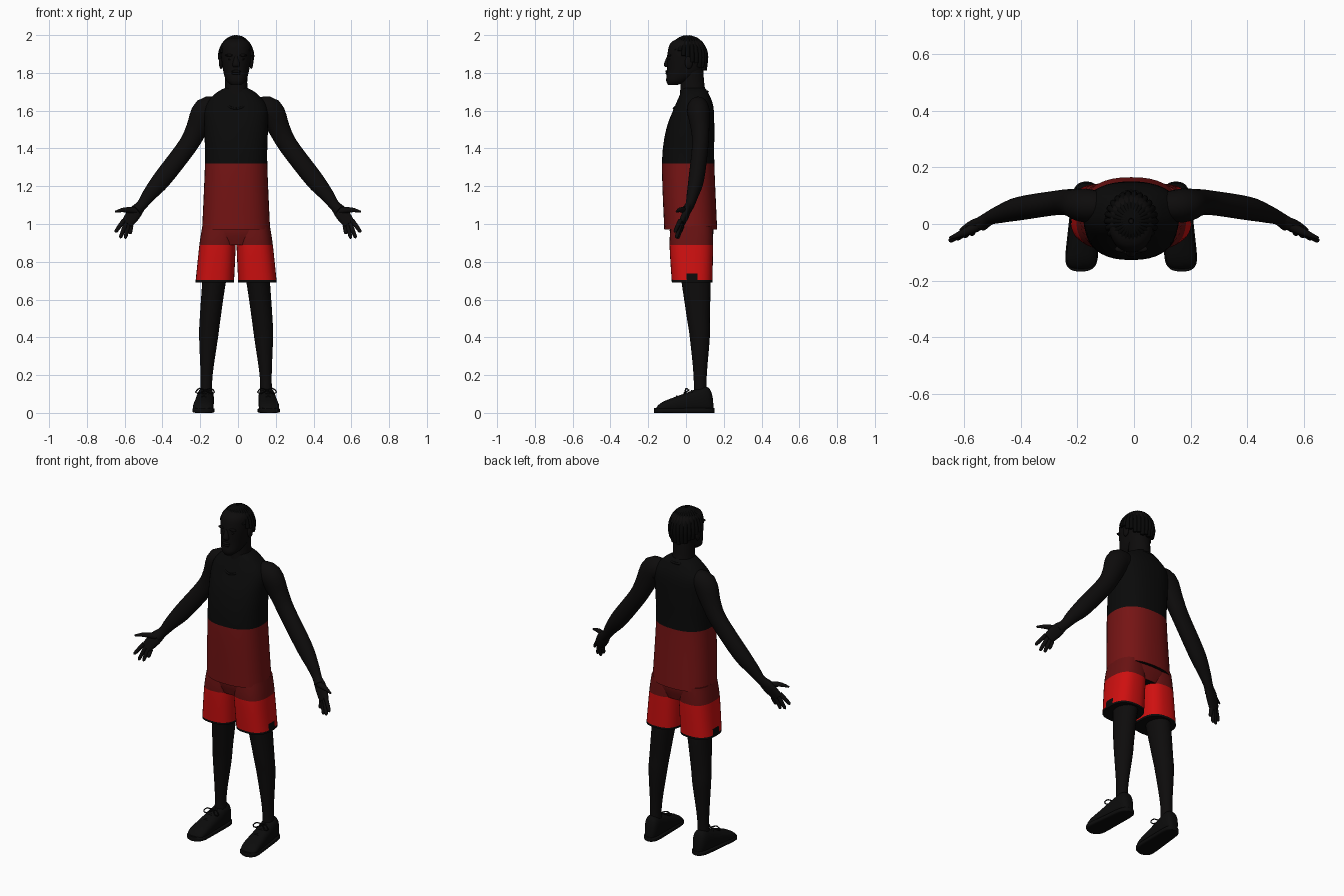
import bpy, bmesh, math
from mathutils import Vector, Matrix

default_cube = bpy.data.objects.get("Cube")
if default_cube:
    bpy.data.objects.remove(default_cube, do_unlink=True)

MIDDLE = -.01  # body centre line
ACROSS, DEEP, UP = Vector((1, 0, 0)), Vector((0, 1, 0)), Vector((0, 0, 1))


def material(name, red, rest):
    mat = bpy.data.materials.new(name)
    mat.use_nodes = True
    color = (red, rest, rest, 1)
    mat.diffuse_color = color
    shader = mat.node_tree.nodes["Principled BSDF"]
    shader.inputs["Base Color"].default_value = color
    shader.inputs["Roughness"].default_value = .9
    return mat


SKIN = material("dark skin", .004, .0035)
BLACK = material("black cloth", .003, .003)
LEATHER = material("black shoe", .0035, .0035)
HAIR = material("black hair", .002, .002)
DARK_RED = material("dark red cloth", .18, .007)
DEEP_RED = material("deep red cloth", .14, .006)
RED = material("bright red cloth", .62, .005)


def smooth_stations(stations, steps):
    """Pass a smooth curve through the stations (x, y, z, radius, radius)."""
    points = [Vector(station) for station in stations]
    padded = [points[0]] + points + [points[-1]]
    result = []
    for before, start, end, after in zip(padded, padded[1:], padded[2:], padded[3:]):
        leave, arrive = (end - before) / 2, (after - start) / 2
        for step in range(steps):
            t = step / steps
            ease = t * t * (3 - 2 * t)
            result.append(start.lerp(end, ease) + leave * t * (1 - t) ** 2
                          - arrive * t * t * (1 - t))
    return result + [points[-1]]


def loft(bm, stations, axes=None, ref=DEEP, sides=24, power=2, steps=4):
    """Skin rounded rings; without fixed axes the rings follow the path."""
    path = smooth_stations(stations, steps)
    rings = []
    for index, station in enumerate(path):
        centre = station.to_3d()
        if axes:
            u, v = axes
        else:
            ahead = path[min(index + 1, len(path) - 1)]
            behind = path[max(index - 1, 0)]
            tangent = (ahead - behind).to_3d()
            u = tangent.cross(ref).normalized()
            v = tangent.cross(u).normalized()
        ring = []
        for side in range(sides):
            angle = math.tau * side / sides
            across, along = [math.copysign(abs(w) ** (2 / power), w) * max(radius, .001)
                             for w, radius in ((math.cos(angle), station[3]),
                                               (math.sin(angle), station[4]))]
            ring.append(bm.verts.new(centre + u * across + v * along))
        rings.append(ring)
    for lower, upper in zip(rings, rings[1:]):
        for side in range(sides):
            after = (side + 1) % sides
            bm.faces.new((lower[side], lower[after], upper[after], upper[side]))
    bm.faces.new(rings[0])
    bm.faces.new(rings[-1])


def upright(bm, rows, centre=lambda z: 0, **options):
    """Stack level rings from rows of (height, half width, front, back)."""
    loft(bm, [(MIDDLE + centre(z), (front + back) / 2, z, width, (back - front) / 2)
              for z, width, front, back in rows], axes=(ACROSS, DEEP), **options)


def tube(bm, points, radius, ref=DEEP):
    loft(bm, [(*point, radius, radius) for point in points], ref=ref, sides=8, steps=2)


def limb(bm, rows, flatness=1, **options):
    """Follow rows of (x, y, z, radius), thinner front to back by flatness."""
    loft(bm, [(x, y, z, radius, radius * flatness) for x, y, z, radius in rows], **options)


def blob(bm, centre, size):
    place = Matrix.Translation(centre) @ Matrix.Diagonal((*size, 1))
    bmesh.ops.create_uvsphere(bm, u_segments=16, v_segments=10, radius=1, matrix=place)


def finish(bm, name, materials, rule=None):
    bmesh.ops.recalc_face_normals(bm, faces=bm.faces)
    if rule:
        for face in bm.faces:
            face.material_index = rule(face.calc_center_median(), face.normal)
    mesh = bpy.data.meshes.new(name)
    bm.to_mesh(mesh)
    bm.free()
    for mat in materials:
        mesh.materials.append(mat)
    part = bpy.data.objects.new(name, mesh)
    bpy.context.collection.objects.link(part)
    bpy.ops.object.select_all(action="DESELECT")
    part.select_set(True)
    bpy.context.view_layer.objects.active = part
    bpy.ops.object.shade_smooth_by_angle(angle=math.radians(50))


# Shirt: black above the chest line, dark red below
CHEST = 1.32
bm = bmesh.new()
upright(bm, [(.97, .18, -.115, .165), (CHEST, .165, -.127, .15), (1.5, .168, -.105, .15),
             (1.62, .165, -.06, .145), (1.69, .11, -.03, .12), (1.72, .06, -.02, .1)],
        sides=40, power=2.4, steps=6)
finish(bm, "shirt", [DARK_RED, BLACK],
       lambda centre, normal: int(centre.z > CHEST or normal.z < -.7))

# Neckline trim dipping at the front
bm = bmesh.new()
loop = [math.tau * step / 16 for step in range(17)]
tube(bm, [(MIDDLE + .08 * math.sin(a), .025 - .09 * math.cos(a),
           1.7 - .09 * max(math.cos(a), 0)) for a in loop], .006, ref=UP)
finish(bm, "neckline_trim", [BLACK])

# Shorts: waist and two legs, with a dark band, side slits and dark lining
BAND, HEM = .89, .69
bm = bmesh.new()
upright(bm, [(1, .17, -.085, .145), (.95, .18, -.085, .145), (BAND, .12, -.07, .13)],
        sides=32, power=2.4)
for side in (1, -1):
    upright(bm, [(.99, .088, -.08, .14), (BAND, .096, -.087, .143), (HEM, .102, -.075, .14)],
            centre=lambda z: side * (.165 - .075 * z), sides=36, power=2.6, steps=10)


def shorts_color(centre, normal):
    slit = abs(centre.y - .03) < .6 * (.76 - centre.z) and abs(centre.x - MIDDLE) > .195
    if normal.z < -.8 or slit or centre.z < HEM + .01:
        return 2
    return 0 if centre.z > BAND else 1


finish(bm, "shorts", [DEEP_RED, RED, BLACK], shorts_color)

# Neck and head with nose, lips, brows, eyes and ears
bm = bmesh.new()
upright(bm, [(1.65, .075, -.035, .12), (1.72, .06, -.03, .1), (1.83, .06, -.03, .09)])
upright(bm, [(1.735, .025, -.095, -.05), (1.76, .052, -.105, .02), (1.81, .068, -.1, .085),
             (1.9, .08, -.098, .108), (1.96, .07, -.08, .09), (1.99, .02, -.02, .04)],
        sides=32, power=2.2, steps=6)
upright(bm, [(1.89, .008, -.1, -.08), (1.845, .019, -.117, -.08), (1.83, .014, -.108, -.09)])
for lip in (1.808, 1.797):
    blob(bm, (MIDDLE, -.1, lip), (.025, .009, .007))
for side in (1, -1):
    blob(bm, (MIDDLE + side * .034, -.088, 1.893), (.024, .012, .007))
    blob(bm, (MIDDLE + side * .03, -.087, 1.873), (.014, .008, .006))
    blob(bm, (MIDDLE + side * .08, .015, 1.855), (.011, .021, .034))
finish(bm, "head", [SKIN])

# Hair: braided strands radiating from the crown, longer at the nape
STRANDS, BENDS = 26, 6
bm = bmesh.new()
for strand in range(STRANDS):
    angle = math.tau * strand / STRANDS
    outward = Vector((math.cos(angle), math.sin(angle), 0))
    reach = math.radians(88 + 36 * outward.y + 5 * (strand % 2))
    points = []
    for bend in range(BENDS + 1):
        tilt = .08 + (reach - .08) * bend / BENDS
        spread = .92 if tilt > 2 else math.sin(tilt)
        points.append((MIDDLE + .085 * spread * outward.x, .01 + .097 * spread * outward.y,
                       1.88 + .108 * math.cos(tilt)))
    tube(bm, points, .012, ref=outward.cross(UP))
finish(bm, "braided_hair", [HAIR])

for side, label in ((1, "left"), (-1, "right")):
    mirror = Matrix.Diagonal((side, 1, 1))

    # Arm
    bm = bmesh.new()
    limb(bm, [(.1, .065, 1.61, .055), (.17, .065, 1.6, .07), (.22, .075, 1.5, .057),
              (.27, .075, 1.41, .051), (.4, .055, 1.24, .049), (.47, .035, 1.155, .037),
              (.51, .02, 1.1, .028), (.54, 0, 1.07, .03)], flatness=.85)
    bm.transform(mirror.to_4x4())
    finish(bm, label + "_arm", [SKIN])

    # Hand with palm, thumb and four fanned fingers
    bm = bmesh.new()
    limb(bm, [(.51, .02, 1.1, .025), (.55, 0, 1.055, .037), (.59, -.025, 1, .031)],
         flatness=.5, power=2.5)
    limb(bm, [(.54, 0, 1.07, .018), (.6, -.03, 1.075, .013), (.65, -.05, 1.065, .005)])
    for finger in range(4):
        base = Vector((.604, -.03, 1.02)).lerp(Vector((.566, -.018, .99)), finger / 3)
        tip = Vector((.65 - .026 * finger, -.06 + .008 * finger, .92 + .014 * (finger - 1.6) ** 2))
        limb(bm, [(*base, .012), (*base.lerp(tip, .55), .011),
                  (*base.lerp(tip, .9), .009), (*tip, .003)], sides=10)
    bm.transform(mirror.to_4x4())
    finish(bm, label + "_hand", [SKIN])

    # Leg bowing outward toward the ankle
    bm = bmesh.new()
    upright(bm, [(.85, .075, -.05, .12), (.7, .063, -.025, .13), (.5, .055, .005, .126),
                 (.4, .05, .02, .126), (.2, .032, .04, .11), (.08, .032, .04, .11)],
            centre=lambda z: side * (.16 - .09 * z * z))
    finish(bm, label + "_leg", [SKIN])

    # Shoe: upper rising to the heel, flat sole, laces and bow
    bm = bmesh.new()
    upper, sole, laces = [], [], []
    for step in range(13):
        t = (1 - math.cos(math.pi * step / 12)) / 2
        rounding = math.sqrt(1 - abs(2 * t - 1) ** 8)
        x, y = MIDDLE + side * (.178 - .02 * t), -.165 + .312 * t
        width, height = (.057 - .015 * t) * rounding, (.045 + .115 * t) * rounding
        upper.append((x, y, height / 2, width, height / 2))
        sole.append((x, y * 1.02, .013, width + .004, .013))
        if step in (5, 6, 7):
            laces.append([(x + k * .028, y, height - abs(k) * .012) for k in (-1, 0, 1)])
    loft(bm, upper, axes=(ACROSS, UP), power=2.5)
    loft(bm, sole, axes=(ACROSS, UP), power=5)
    for lace in laces:
        tube(bm, lace, .005)
    knot = Vector((MIDDLE + side * .164, .015, .12))
    for way in (-1, 1):
        bow = [(0, 0, 0), (.03, -.015, .01), (.05, -.02, -.01), (.03, -.025, -.016), (0, 0, 0)]
        tube(bm, [knot + Vector((way * x, y, z)) for x, y, z in bow], .0035)
    finish(bm, label + "_shoe", [LEATHER])
